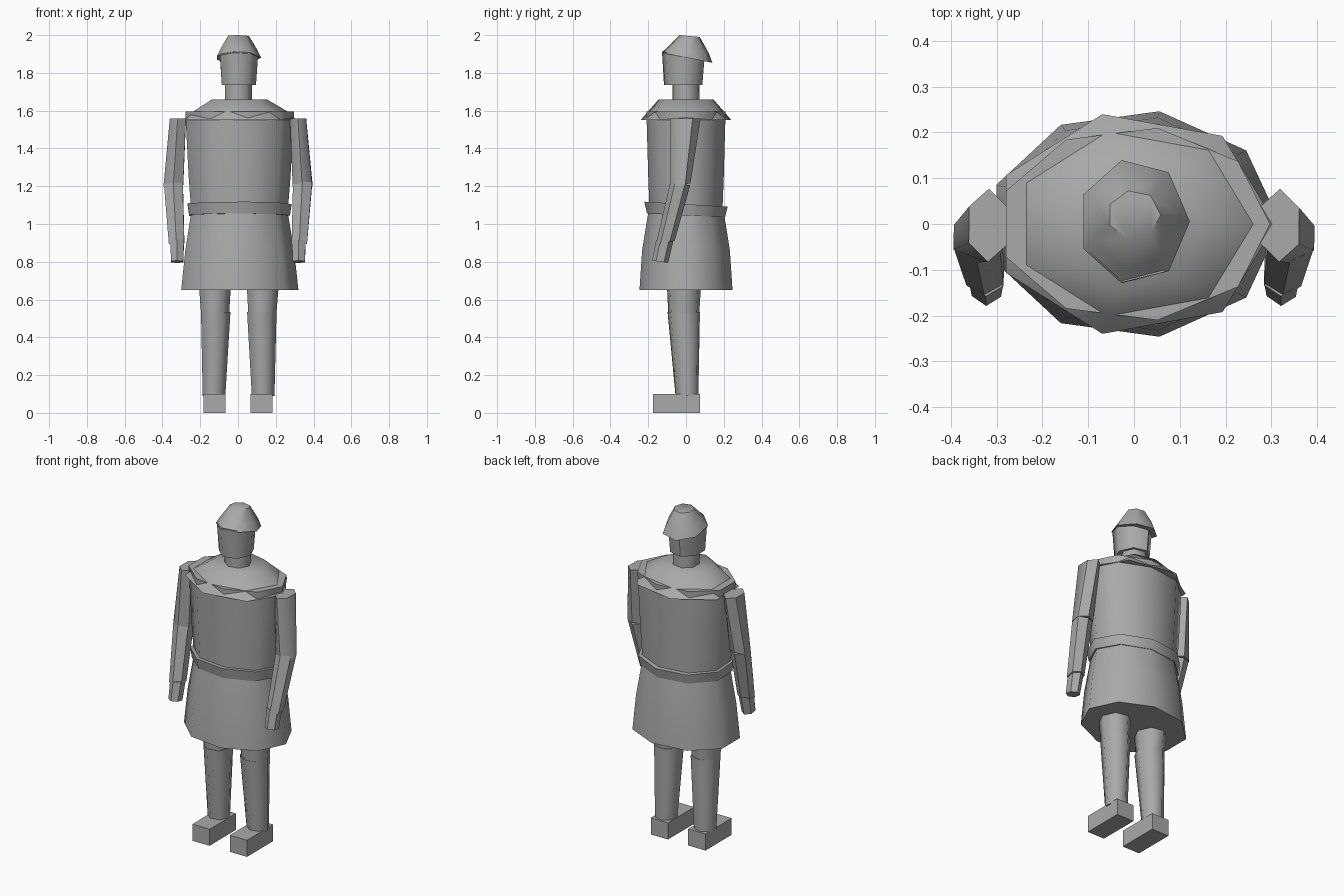
import bpy, bmesh, math

cube = bpy.data.objects.get("Cube")
if cube:
    bpy.data.objects.remove(cube, do_unlink=True)

GREY = (0.4, 0.4, 0.4, 1)
grey = bpy.data.materials.new("plain grey")
grey.use_nodes = True
grey.diffuse_color = GREY
grey.node_tree.nodes["Principled BSDF"].inputs["Base Color"].default_value = GREY


def finish(name, bm):
    bmesh.ops.recalc_face_normals(bm, faces=bm.faces[:])
    mesh = bpy.data.meshes.new(name)
    bm.to_mesh(mesh)
    bm.free()
    obj = bpy.data.objects.new(name, mesh)
    obj.data.materials.append(grey)
    bpy.context.collection.objects.link(obj)
    bpy.ops.object.select_all(action='DESELECT')
    obj.select_set(True)
    bpy.context.view_layer.objects.active = obj
    bpy.ops.object.shade_smooth_by_angle(angle=math.radians(55))
    return obj


def loft(name, sides, rings, side=1, turn=0):
    """Capped skin over rings of (x, y, z, radius x, radius y, tilt along y)."""
    bm = bmesh.new()
    loops = []
    for x, y, z, rx, ry, tilt in rings:
        loop = []
        for i in range(sides):
            a = turn + math.tau * i / sides
            dy = ry * math.sin(a)
            loop.append(bm.verts.new((side * x + rx * math.cos(a), y + dy, z + tilt * dy)))
        loops.append(loop)
    for low, high in zip(loops, loops[1:]):
        for i in range(sides):
            j = (i + 1) % sides
            bm.faces.new((low[i], low[j], high[j], high[i]))
    bm.faces.new(loops[0][::-1])
    bm.faces.new(loops[-1])
    return finish(name, bm)


def block(name, x, y, z, sx, sy, sz):
    bm = bmesh.new()
    bmesh.ops.create_cube(bm, size=1)
    for v in bm.verts:
        v.co = (x + v.co.x * sx, y + v.co.y * sy, z + v.co.z * sz)
    return finish(name, bm)


# Body and clothing
loft("skirt", 9, [(0, 0, 0.65, 0.32, 0.25, 0), (0, 0, 0.86, 0.297, 0.236, 0),
                  (0, 0, 1.08, 0.26, 0.2, 0)])
loft("torso", 9, [(0, 0, 1.05, 0.262, 0.195, 0), (0, 0, 1.25, 0.278, 0.203, 0),
                  (0, 0, 1.595, 0.297, 0.213, 0)])
loft("belt", 9, [(0, 0, 1.045, 0.275, 0.21, -0.05), (0, 0, 1.105, 0.284, 0.224, -0.06)])
loft("shoulder_cape", 7, [(0, 0, 1.55, 0.31, 0.246, 0), (0, 0, 1.6, 0.255, 0.202, 0),
                          (0, 0, 1.66, 0.152, 0.148, 0)])

# Head and hat
loft("neck", 7, [(0, 0, 1.6, 0.075, 0.072, 0), (0, 0, 1.76, 0.075, 0.072, 0)])
loft("head", 7, [(0, -0.015, 1.735, 0.095, 0.104, 0), (0, -0.015, 1.89, 0.106, 0.115, -0.2)])
loft("hat", 7, [(0, 0.005, 1.88, 0.122, 0.138, -0.2), (0, 0.012, 1.92, 0.103, 0.112, -0.15),
                (0, 0.02, 1.995, 0.058, 0.054, -0.09)])

# Limbs
for word, s in (("left", 1), ("right", -1)):
    loft(f"{word}_upper_arm", 6, [(0.342, -0.03, 1.205, 0.06, 0.054, 0.2),
                                  (0.318, -0.003, 1.558, 0.049, 0.08, 0)], s, 0.5)
    loft(f"{word}_forearm", 6, [(0.325, -0.11, 0.9, 0.047, 0.05, 0.2),
                                (0.342, -0.03, 1.215, 0.058, 0.052, -0.2)], s, 0.5)
    loft(f"{word}_hand", 6, [(0.322, -0.137, 0.8, 0.037, 0.042, -0.15),
                             (0.322, -0.112, 0.915, 0.042, 0.046, 0)], s, 0.5)
    loft(f"{word}_thigh", 7, [(0.125, -0.012, 0.52, 0.078, 0.084, 0),
                              (0.127, -0.01, 0.72, 0.092, 0.095, 0)], s)
    loft(f"{word}_shin", 7, [(0.13, 0.005, 0.09, 0.063, 0.062, 0),
                             (0.122, -0.012, 0.535, 0.082, 0.088, 0)], s)
    block(f"{word}_foot", s * 0.125, -0.05, 0.05, 0.115, 0.25, 0.1)
